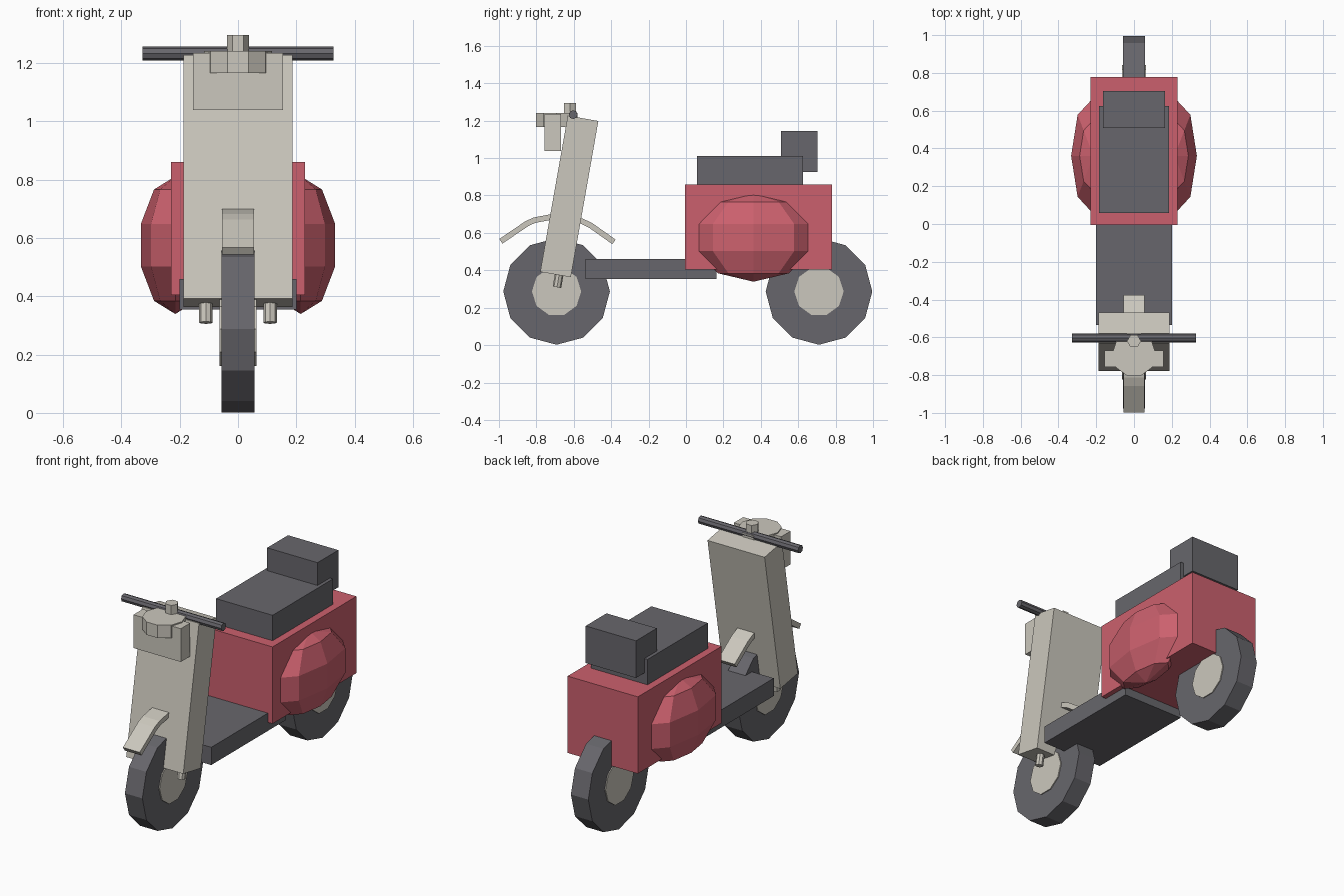
import bpy, bmesh, math
from mathutils import Matrix, Vector

if "Cube" in bpy.data.objects:
    bpy.data.objects.remove(bpy.data.objects["Cube"])


def material(name, rgb):
    m = bpy.data.materials.new(name)
    m.diffuse_color = (*rgb, 1)
    m.use_nodes = True
    m.node_tree.nodes["Principled BSDF"].inputs["Base Color"].default_value = m.diffuse_color
    return m


RED = material("body_red", (0.60, 0.118, 0.155))
CREAM = material("warm_light_grey", (0.60, 0.575, 0.51))
DARK = material("dark_grey", (0.137, 0.134, 0.150))
TILT = Matrix.Rotation(math.radians(-10), 4, 'X')


def finish(name, bm, mat, loc=(0, 0, 0), rot=Matrix()):
    bmesh.ops.recalc_face_normals(bm, faces=bm.faces)
    me = bpy.data.meshes.new(name)
    bm.to_mesh(me)
    bm.free()
    me.materials.append(mat)
    ob = bpy.data.objects.new(name, me)
    ob.matrix_world = Matrix.Translation(loc) @ rot
    bpy.context.collection.objects.link(ob)
    return ob


def box(name, size, loc, mat, rot=Matrix()):
    bm = bmesh.new()
    bmesh.ops.create_cube(bm, size=1)
    bmesh.ops.scale(bm, vec=size, verts=bm.verts)
    return finish(name, bm, mat, loc, rot)


def prism(name, profile, depth, loc, mat, rot=Matrix()):
    """Extrude an XY profile, centred on its depth along Z."""
    bm = bmesh.new()
    face = bm.faces.new([bm.verts.new((x, y, -depth / 2)) for x, y in profile])
    new = bmesh.ops.extrude_face_region(bm, geom=[face])["geom"]
    bmesh.ops.translate(bm, vec=(0, 0, depth),
                        verts=[v for v in new if isinstance(v, bmesh.types.BMVert)])
    return finish(name, bm, mat, loc, rot)


def ngon(n, r, phase=0.0):
    return [(r * math.cos(math.tau * i / n + phase),
             r * math.sin(math.tau * i / n + phase)) for i in range(n)]


# Maps profile x,y to world y,z so depth runs along world x
ACROSS = Matrix(((0, 0, 1, 0), (1, 0, 0, 0), (0, 1, 0, 0), (0, 0, 0, 1)))

# Wheels with hubs
for end, y in (("front", -0.692), ("rear", 0.711)):
    prism(end + "_tyre", ngon(12, 0.285), 0.114, (0, y, 0.287), DARK, ACROSS)
    prism(end + "_hub", ngon(10, 0.132), 0.126, (0, y, 0.287), CREAM, ACROSS)

# Rear body, footboard and seat
box("rear_body", (0.46, 0.785, 0.455), (0, 0.387, 0.632), RED)
box("footboard", (0.40, 0.70, 0.105), (0, -0.186, 0.407), DARK)
box("seat", (0.37, 0.565, 0.152), (0, 0.342, 0.934), DARK)
box("backrest", (0.33, 0.195, 0.22), (0, 0.606, 1.035), DARK)

# Rounded side panels
for side, s in (("left", -1), ("right", 1)):
    bm = bmesh.new()
    bmesh.ops.create_uvsphere(bm, u_segments=8, v_segments=5, radius=1)
    bmesh.ops.scale(bm, vec=(0.124, 0.323, 0.236), verts=bm.verts)
    finish(side + "_side_panel", bm, RED, (s * 0.215, 0.361, 0.575))

# Leaning leg shield and fork ends
box("leg_shield", (0.374, 0.166, 0.848), (0, -0.624, 0.795), CREAM, TILT)
for side, s in (("left", -1), ("right", 1)):
    prism(side + "_fork", ngon(8, 0.023), 0.16, (s * 0.11, -0.676, 0.388), CREAM, TILT)

# Front mudguard: bent strip passing through the leg shield
path = [(-0.99, 0.555), (-0.85, 0.65), (-0.81, 0.668), (-0.72, 0.685),
        (-0.59, 0.678), (-0.51, 0.64), (-0.385, 0.552)]
upper, lower = [], []
for i, p in enumerate(path):
    a, b = Vector(path[max(i - 1, 0)]), Vector(path[min(i + 1, len(path) - 1)])
    t = (b - a).normalized()
    n = Vector((-t.y, t.x)) * 0.015
    upper.append(tuple(Vector(p) + n))
    lower.append(tuple(Vector(p) - n))
prism("front_mudguard", upper + lower[::-1], 0.11, (0, 0, 0), CREAM, ACROSS)

# Headlight housing, steering cap and handlebar
box("front_panel", (0.31, 0.088, 0.197), (0, -0.713, 1.136), CREAM)
prism("headlight", ngon(10, 0.117), 0.076, (0, -0.692, 1.203), CREAM)
prism("steering_cap", ngon(6, 0.037), 0.095, (0, -0.62, 1.248), CREAM)
prism("handlebar", ngon(8, 0.0235), 0.656, (0, -0.603, 1.232), DARK, ACROSS)
